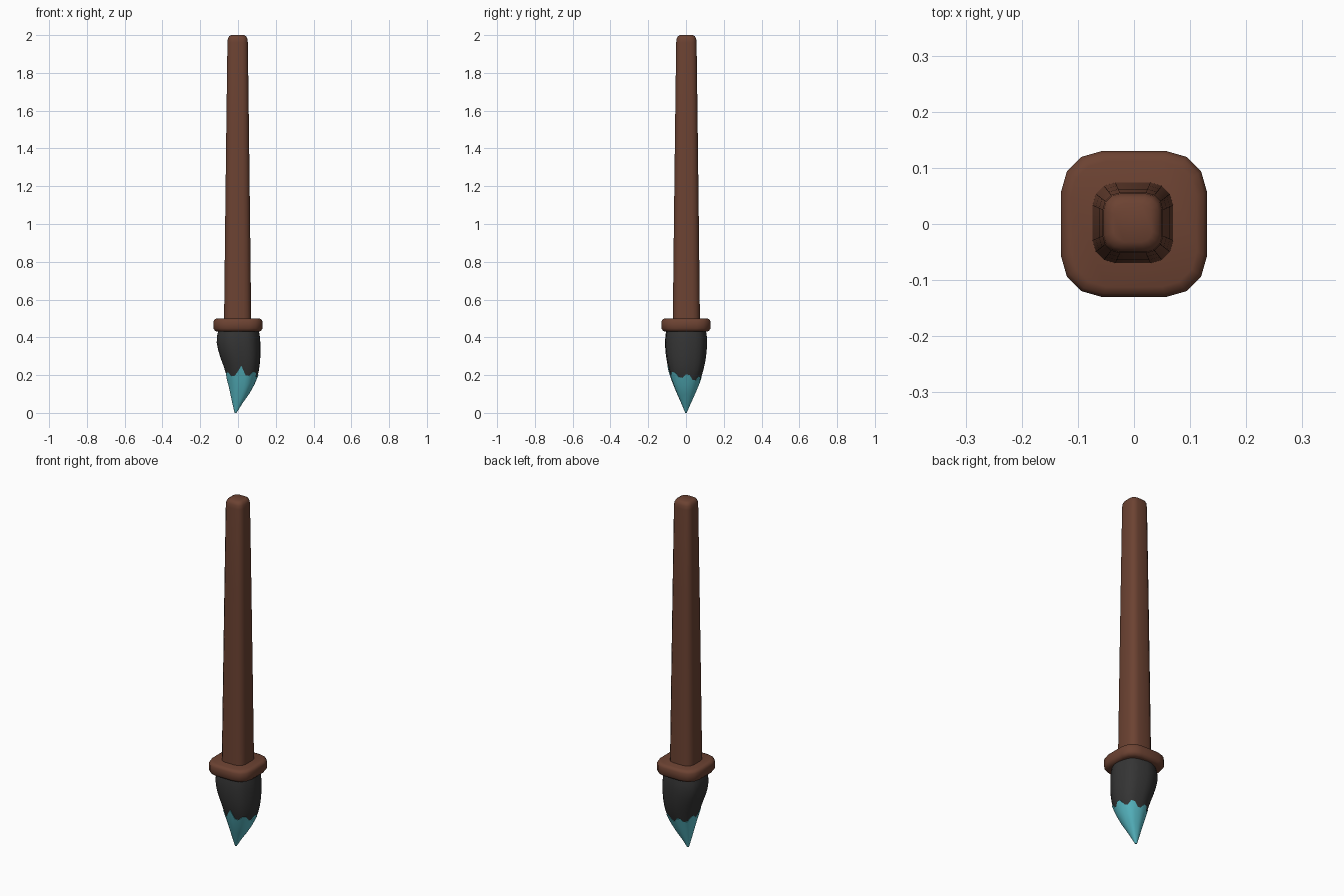
import bpy, math

if "Cube" in bpy.data.objects:
    bpy.data.objects.remove(bpy.data.objects["Cube"])

def material(name, rgb):
    m = bpy.data.materials.new(name)
    m.diffuse_color = (*rgb, 1)
    m.use_nodes = True
    m.node_tree.nodes["Principled BSDF"].inputs["Base Color"].default_value = m.diffuse_color
    return m

wood = material("wood", (0.15, 0.055, 0.032))
hair = material("dark_hair", (0.035, 0.035, 0.035))
paint = material("teal_paint", (0.1, 0.5, 0.57))

def loft(name, rings, mat, cap_first=True, cap_last=True):
    """Skin a list of equal-length rings, ordered bottom to top, anticlockwise."""
    n = len(rings[0])
    verts = [p for r in rings for p in r]
    faces = []
    for k in range(len(rings) - 1):
        a, b = k * n, (k + 1) * n
        faces += [(a + i, a + (i + 1) % n, b + (i + 1) % n, b + i) for i in range(n)]
    if cap_first:
        faces.append(tuple(reversed(range(n))))
    if cap_last:
        faces.append(tuple(range(len(verts) - n, len(verts))))
    me = bpy.data.meshes.new(name)
    me.from_pydata(verts, [], faces)
    me.materials.append(mat)
    ob = bpy.data.objects.new(name, me)
    bpy.context.collection.objects.link(ob)
    bpy.ops.object.select_all(action='DESELECT')
    ob.select_set(True)
    bpy.context.view_layer.objects.active = ob
    bpy.ops.object.shade_smooth_by_angle(angle=math.radians(40))
    return ob

# Rounded-square section shared by handle and collar
quarter = [(1, 0.44), (0.92, 0.72), (0.72, 0.92), (0.44, 1)]
section = []
for k in range(4):
    c, s = round(math.cos(k * math.pi / 2)), round(math.sin(k * math.pi / 2))
    section += [(x * c - y * s, x * s + y * c) for x, y in quarter]

def square_ring(z, h, cx=0.0, cy=0.0):
    return [(cx + h * x, cy + h * y, z) for x, y in section]

# Handle: gentle taper with a rounded end
handle = [(0.47, 0.072), (1.0, 0.066), (1.5, 0.060), (1.96, 0.054),
          (1.98, 0.052), (1.993, 0.046), (2.0, 0.034)]
loft("handle", [square_ring(z, h, -0.002, 0.002) for z, h in handle], wood)

# Collar: thick plate with soft edges
collar = [(0.43, 0.112), (0.435, 0.122), (0.447, 0.13), (0.484, 0.13),
          (0.495, 0.124), (0.5, 0.112)]
loft("collar", [square_ring(z, h) for z, h in collar], wood)

# Brush head outline: z, min x, max x, half depth
outline = [(0.0, -0.018, -0.008, 0.004), (0.05, -0.029, 0.022, 0.024),
           (0.1, -0.039, 0.057, 0.046), (0.15, -0.049, 0.084, 0.066),
           (0.2, -0.062, 0.105, 0.084), (0.25, -0.077, 0.113, 0.097),
           (0.3, -0.096, 0.117, 0.106), (0.36, -0.113, 0.117, 0.111),
           (0.4, -0.113, 0.115, 0.110), (0.44, -0.103, 0.108, 0.104)]
N = 28

def head_point(i, z, grow=0.0):
    z = max(z, 0.0)
    for a, b in zip(outline, outline[1:]):
        if z <= b[0]:
            break
    t = (z - a[0]) / (b[0] - a[0])
    lo, hi, d = (a[j] + t * (b[j] - a[j]) for j in (1, 2, 3))
    ang = 2 * math.pi * i / N
    c, s = math.cos(ang), math.sin(ang)
    # Slightly squared section with shallow flutes
    k = (abs(c) ** 2.4 + abs(s) ** 2.4) ** (-1 / 2.4)
    k *= 1 + 0.018 * math.cos(7 * ang + 0.6)
    return ((lo + hi) / 2 + ((hi - lo) / 2 + grow) * c * k, (d + grow) * s * k, z)

def edge(i):
    """Jagged height where the paint stops, highest at the front."""
    ang = 2 * math.pi * i / N
    z = 0.192 - 0.016 * math.sin(ang) + (0.012 if i % 4 < 2 else -0.01)
    return z + (0.03 if i == 3 * N // 4 else 0)

# Bristles: dark upper part of the head
loft("bristles",
     [[head_point(i, (edge(i) - 0.02) * (1 - t) + 0.44 * t) for i in range(N)]
      for t in (0, 0.15, 0.3, 0.45, 0.6, 0.75, 0.88, 1)], hair, cap_first=False)

# Painted tip: thin shell with a jagged upper lip
tip = [[head_point(i, edge(i) * t, 0.003 * t) for i in range(N)]
       for t in (0, 0.25, 0.5, 0.75, 1)]
tip.append([head_point(i, edge(i), -0.003) for i in range(N)])
loft("paint_tip", tip, paint, cap_last=False)
